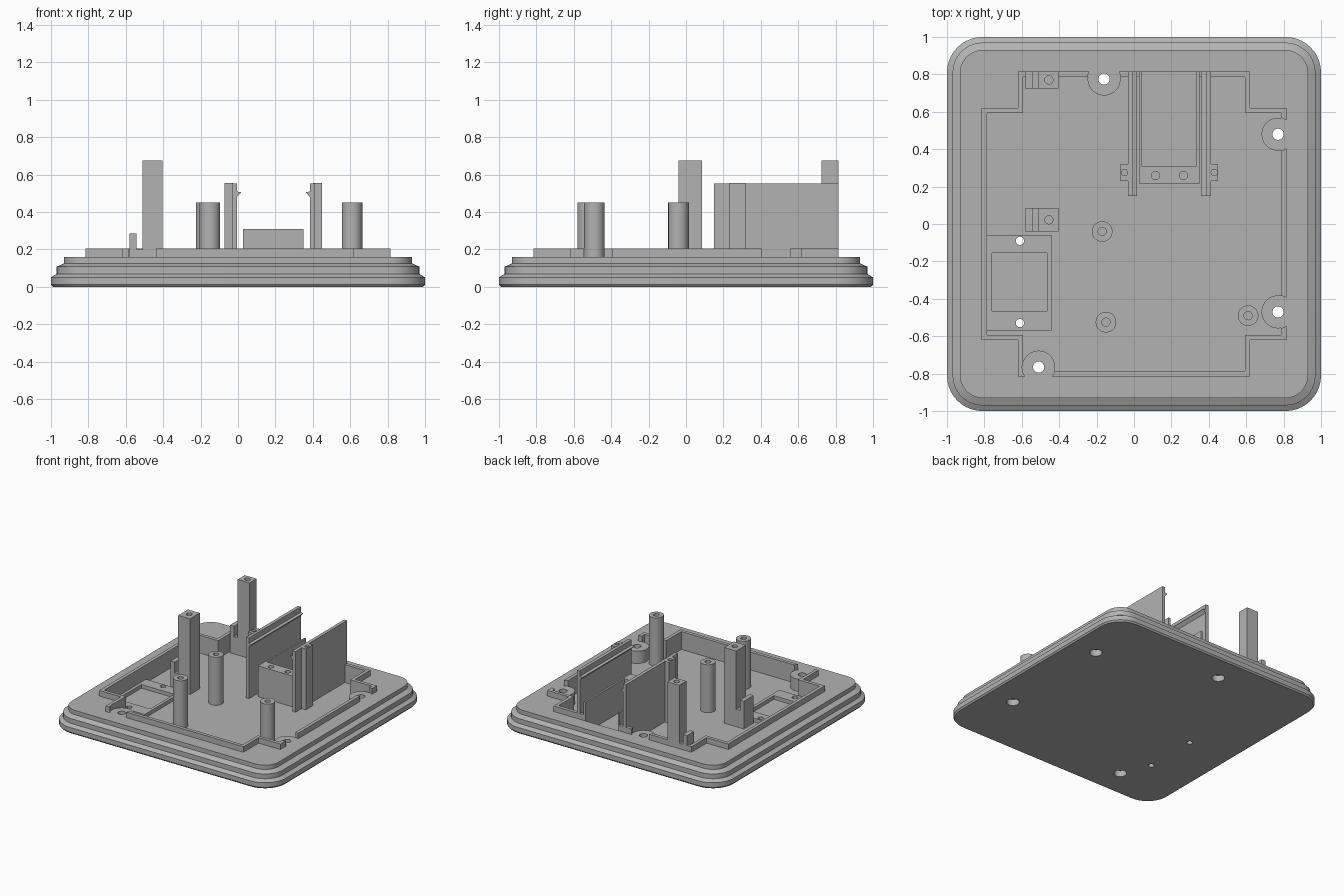
import bpy, bmesh, math

if "Cube" in bpy.data.objects:
    bpy.data.objects.remove(bpy.data.objects["Cube"], do_unlink=True)

grey = bpy.data.materials.new("plastic grey")
grey.use_nodes = True
COLOUR = (0.45, 0.45, 0.45, 1)
grey.diffuse_color = COLOUR
grey.node_tree.nodes["Principled BSDF"].inputs["Base Color"].default_value = COLOUR

FLOOR, DECK, RIM = 0.06, 0.16, 0.205
SUNK = FLOOR - 0.015  # parts start slightly inside the floor


def loft(name, rings):
    """Closed solid through a stack of equal-sized point rings."""
    bm = bmesh.new()
    loops = [[bm.verts.new(p) for p in ring] for ring in rings]
    n = len(loops[0])
    for a, b in zip(loops, loops[1:]):
        for i in range(n):
            j = (i + 1) % n
            bm.faces.new((a[i], a[j], b[j], b[i]))
    bm.faces.new(loops[0][::-1])
    bm.faces.new(loops[-1])
    bmesh.ops.recalc_face_normals(bm, faces=bm.faces[:])
    mesh = bpy.data.meshes.new(name)
    bm.to_mesh(mesh)
    bm.free()
    mesh.materials.append(grey)
    obj = bpy.data.objects.new(name, mesh)
    bpy.context.collection.objects.link(obj)
    return obj


def prism(name, outline, z0, z1):
    return loft(name, [[(x, y, z) for x, y in outline] for z in (z0, z1)])


def box(name, x0, x1, y0, y1, z0, z1):
    return prism(name, [(x0, y0), (x1, y0), (x1, y1), (x0, y1)], z0, z1)


def cylinder(name, x, y, r, z0, z1, sides=40):
    turn = 2 * math.pi / sides
    return prism(name, [(x + r * math.cos(i * turn), y + r * math.sin(i * turn))
                        for i in range(sides)], z0, z1)


def rounded_square(half, radius, z, steps=10):
    ring = []
    for quarter, (sx, sy) in enumerate([(1, 1), (-1, 1), (-1, -1), (1, -1)]):
        for i in range(steps + 1):
            a = (quarter + i / steps) * math.pi / 2
            ring.append((sx * (half - radius) + radius * math.cos(a),
                         sy * (half - radius) + radius * math.sin(a), z))
    return ring


def plus_outline(arm, notch):
    quarter = [(arm, notch), (notch, notch), (notch, arm)]
    return (quarter + [(-x, y) for x, y in quarter[::-1]]
            + [(-x, -y) for x, y in quarter] + [(x, -y) for x, y in quarter[::-1]])


def cut(obj, *cutters):
    """Subtract each cutter, then remove it."""
    for cutter in cutters:
        cutter.hide_render = True
        mod = obj.modifiers.new("cut", "BOOLEAN")
        mod.operation, mod.solver, mod.object = "DIFFERENCE", "EXACT", cutter
        bpy.context.view_layer.objects.active = obj
        bpy.ops.object.modifier_apply(modifier=mod.name)
        bpy.data.objects.remove(cutter, do_unlink=True)
    return obj


def smooth(obj):
    bpy.ops.object.select_all(action="DESELECT")
    obj.select_set(True)
    bpy.context.view_layer.objects.active = obj
    bpy.ops.object.shade_smooth_by_angle(angle=math.radians(25))


SCREWS = [(-0.16, 0.775), (0.77, 0.48), (0.77, -0.47), (-0.51, -0.765)]
PINS = [(-0.61, -0.09), (-0.61, -0.53)]


def bosses():
    return [cylinder("boss_cutter", x, y, 0.088, 0, 0.4) for x, y in SCREWS]


# Stepped base with rounded corners
steps = [(0.99, 0), (1, 0.012), (1, 0.05), (0.97, 0.068), (0.97, 0.107),
         (0.93, 0.125), (0.93, DECK)]
base = loft("base", [rounded_square(h, h - 0.81, z) for h, z in steps])

# Sunken floor, leaving round screw bosses standing
pocket = prism("pocket", plus_outline(0.787, 0.593), FLOOR, 0.3)
cut(base, cut(pocket, *bosses()), box("port", 0.04, 0.335, 0.7, 0.815, FLOOR, 0.3))
for x, y in SCREWS:
    cut(base, cylinder("screw_hole", x, y, 0.03, -0.1, 0.4),
        cylinder("counterbore", x, y, 0.047, -0.1, 0.05))
for x, y in PINS:
    cut(base, cylinder("pin_hole", x, y, 0.022, -0.1, 0.4))
smooth(base)

# Raised lip around the floor
lip = prism("lip", plus_outline(0.815, 0.62), DECK - 0.02, RIM)
cut(lip, prism("inside", plus_outline(0.787, 0.593), 0, 0.4), *bosses(),
    box("port", 0.03, 0.345, 0.7, 0.9, 0, 0.4))
smooth(lip)

# Round standoffs with blind holes
for i, (x, y) in enumerate([(-0.17, -0.04), (-0.15, -0.525), (0.61, -0.49)]):
    post = cylinder(f"standoff_{i + 1}", x, y, 0.055, SUNK, 0.45)
    cut(post, cylinder("hole", x, y, 0.022, 0.3, 0.6))
    smooth(post)

# Tall square posts, each with a slotted foot
for label, y0, y1 in [("back", 0.725, 0.815), ("middle", -0.04, 0.085)]:
    post = box(f"{label}_post", -0.58, -0.403, y0, y1, SUNK, 0.675)
    cut(post, box("step", -0.7, -0.51, y0 - 0.1, y1 + 0.1, 0.285, 0.8),
        box("slot", -0.543, -0.51, y0 - 0.1, y1 + 0.1, 0.2, 0.4),
        cylinder("hole", -0.455, (y0 + y1) / 2, 0.022, 0.5, 0.8))

# Side shelf with a window and pin holes
shelf = box("shelf", -0.785, -0.44, -0.57, -0.06, SUNK, 0.09)
cut(shelf, box("window", -0.76, -0.465, -0.465, -0.155, 0, 0.3),
    *[cylinder("pin_hole", x, y, 0.022, 0, 0.3) for x, y in PINS])

# Clip plates with hooked inner edges and outer ribs, mirrored about the slot
MID = 0.189
for label, s in [("right", -1), ("left", 1)]:
    def span(a, b):
        return sorted((MID + s * a, MID + s * b))
    box(f"{label}_clip_plate", *span(0.195, 0.222), 0.15, 0.815, SUNK, 0.553)
    hook = [(0.2, 0.475), (0.172, 0.505), (0.2, 0.51)]
    loft(f"{label}_clip_hook", [[(MID + s * d, y, z) for d, z in hook]
                                for y in (0.15, 0.815)])
    rib = box(f"{label}_clip_rib", *span(0.215, 0.26), 0.23, 0.32, SUNK, 0.555)
    cut(rib, cylinder("hole", MID + s * 0.24, 0.275, 0.017, 0.4, 0.7))

# Slot block with two screw holes and thin side walls
block = box("slot_block", 0.027, 0.35, 0.217, 0.815, SUNK, 0.31)
cut(block, box("bay", 0.04, 0.335, 0.31, 0.9, 0, 0.5),
    *[cylinder("hole", x, 0.26, 0.022, 0.2, 0.5) for x in (0.115, 0.265)])
